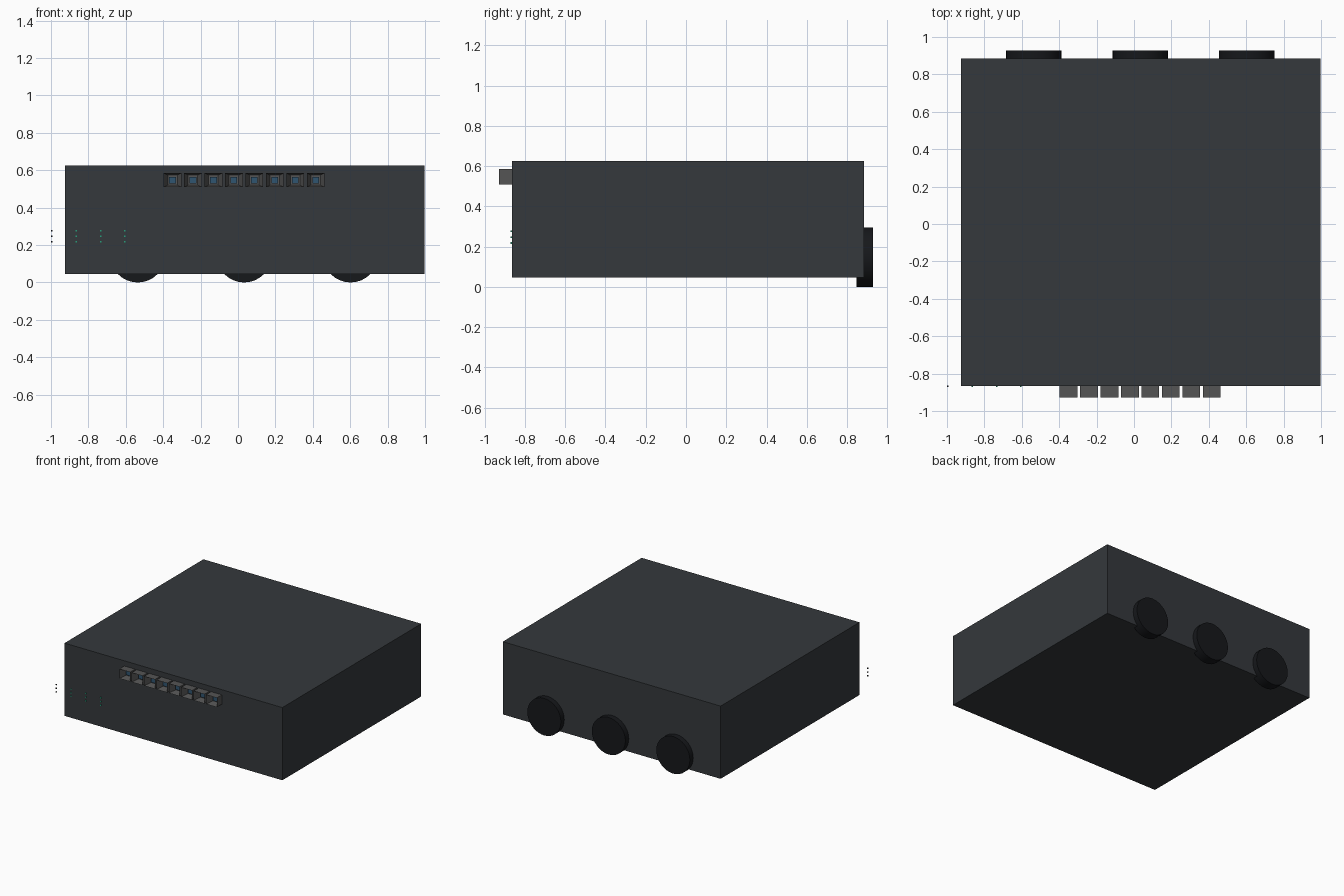
import bpy, bmesh, math

if "Cube" in bpy.data.objects:
    bpy.data.objects.remove(bpy.data.objects["Cube"])


def material(name, rgb):
    m = bpy.data.materials.new(name)
    m.diffuse_color = (*rgb, 1)
    m.use_nodes = True
    m.node_tree.nodes["Principled BSDF"].inputs["Base Color"].default_value = m.diffuse_color
    return m


CASE = material("case_dark", (0.035, 0.04, 0.045))
RUBBER = material("rubber_black", (0.008, 0.009, 0.011))
PLASTIC = material("port_grey", (0.09, 0.09, 0.09))
BLUE = material("port_blue", (0.03, 0.09, 0.16))
GREEN = material("light_green", (0.02, 0.35, 0.2))
DARK = material("light_off", (0.01, 0.01, 0.01))


def box(name, lo, hi, mat):
    """Axis-aligned box between two corners."""
    bpy.ops.mesh.primitive_cube_add(size=1, location=[(a + b) / 2 for a, b in zip(lo, hi)])
    o = bpy.context.object
    o.name = name
    o.scale = [b - a for a, b in zip(lo, hi)]
    bpy.ops.object.transform_apply(location=False, scale=True)
    o.data.materials.append(mat)
    return o


def hollow_port(name, x, z, w, h, y_front, y_back, inner, mat):
    """Block with a square recess opening towards the front."""
    o = box(name, (x - w / 2, y_front, z - h / 2), (x + w / 2, y_back, z + h / 2), mat)
    bm = bmesh.new()
    bm.from_mesh(o.data)
    front = min(bm.faces, key=lambda f: f.calc_center_median().y)
    bmesh.ops.inset_individual(bm, faces=[front], thickness=(h - inner) / 2)
    for v in front.verts:
        v.co.x = math.copysign(inner / 2 + 0.003, v.co.x)
        v.co.y += (y_back - y_front) * 0.85
    bm.to_mesh(o.data)
    bm.free()
    return o


# Main housing
box("case", (-0.925, -0.865, 0.046), (0.997, 0.885, 0.626), CASE)

# Round bumpers at the back
for i in range(3):
    bpy.ops.mesh.primitive_cylinder_add(vertices=32, radius=0.148, depth=0.08,
                                        location=(-0.536 + 0.569 * i, 0.888, 0.148),
                                        rotation=(math.pi / 2, 0, 0))
    o = bpy.context.object
    o.name = f"round_bumper_{i + 1}"
    o.data.materials.append(RUBBER)
    bpy.ops.object.shade_smooth_by_angle(angle=math.radians(30))

# Row of ports with blue contacts
for i in range(8):
    x, z = -0.35 + 0.1093 * i, 0.547
    hollow_port(f"port_{i + 1}", x, z, 0.095, 0.075, -0.928, -0.863, 0.045, PLASTIC)
    box(f"port_contact_{i + 1}", (x - 0.018, -0.885, z - 0.018), (x + 0.018, -0.868, z + 0.018), BLUE)

# Columns of tiny status lights
for c in range(4):
    for r in range(3):
        x, z, s = -0.996 + 0.1305 * c, 0.218 + 0.0295 * r, 0.004
        box(f"status_light_{c + 1}_{r + 1}", (x - s, -0.871, z - s), (x + s, -0.863, z + s),
            GREEN if c else DARK)
